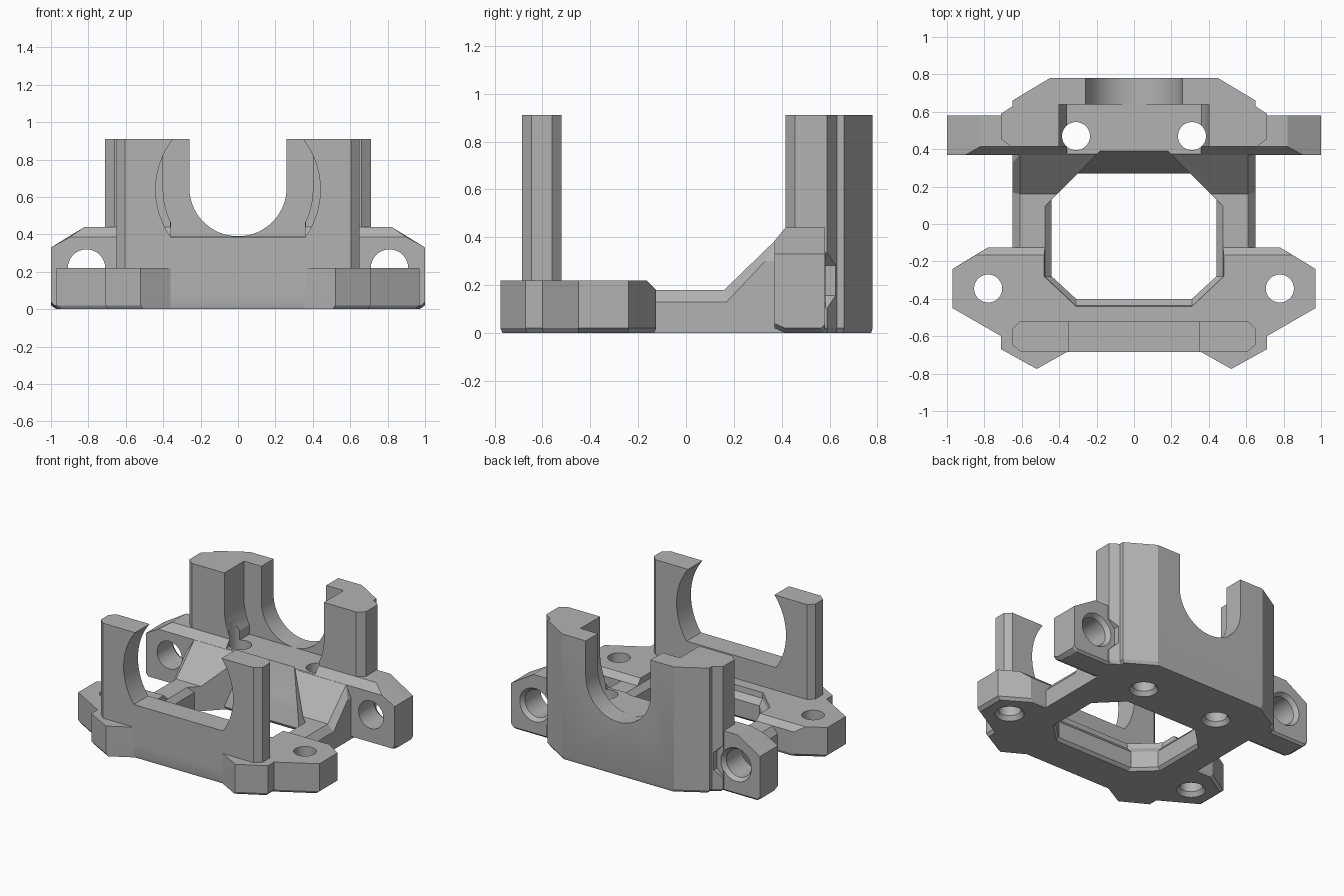
import bpy, bmesh, math
from mathutils import Vector

old = bpy.data.objects.get("Cube")
if old:
    bpy.data.objects.remove(old, do_unlink=True)

grey = bpy.data.materials.new("plain grey")
grey.use_nodes = True
GREY = (0.45, 0.45, 0.45, 1)
grey.diffuse_color = GREY
grey.node_tree.nodes["Principled BSDF"].inputs["Base Color"].default_value = GREY


def loft(name, rings):
    """Closed solid through rings that share a point count."""
    bm = bmesh.new()
    loops = [[bm.verts.new(p) for p in ring] for ring in rings]
    n = len(loops[0])
    for a, b in zip(loops, loops[1:]):
        for i in range(n):
            j = (i + 1) % n
            bm.faces.new((a[i], a[j], b[j], b[i]))
    bm.faces.new(loops[0])
    bm.faces.new(loops[-1])
    bmesh.ops.recalc_face_normals(bm, faces=bm.faces)
    mesh = bpy.data.meshes.new(name)
    bm.to_mesh(mesh)
    bm.free()
    mesh.materials.append(grey)
    obj = bpy.data.objects.new(name, mesh)
    bpy.context.collection.objects.link(obj)
    return obj


def mirrored(half):
    return half + [(-x, v) for x, v in reversed(half)]


def flat(points, z, scale=1, cy=0):
    return [(x * scale, cy + (y - cy) * scale, z) for x, y in points]


def upright(points, y):
    return [(x, y, z) for x, z in points]


def arc(radius, cz, start, end, steps=20):
    angles = [start + (end - start) * i / steps for i in range(steps + 1)]
    return [(radius * math.cos(a), cz + radius * math.sin(a)) for a in angles]


def bore(centre, axis, stations, sides=40):
    """Round cutter; stations are (distance, radius) along the axis."""
    rings = []
    for d, r in stations:
        ring = []
        for i in range(sides):
            a = math.tau * (i + 0.5) / sides
            u, v = r * math.cos(a), r * math.sin(a)
            off = (u, v, d) if axis == "z" else (u, d, v)
            ring.append(Vector(centre) + Vector(off))
        rings.append(ring)
    return loft("bore_cutter", rings)


def combine(target, tool, operation):
    mod = target.modifiers.new("join", "BOOLEAN")
    mod.operation = operation
    mod.solver = "EXACT"
    mod.object = tool
    bpy.context.view_layer.objects.active = target
    bpy.ops.object.modifier_apply(modifier=mod.name)
    bpy.data.objects.remove(tool, do_unlink=True)


# Front plate with pointed feet and a bevelled rear edge
plate_side = [(0.97, -0.24), (0.97, -0.45), (0.71, -0.6), (0.71, -0.67),
              (0.52, -0.775), (0.36, -0.685)]
plate = mirrored([(0.78, -0.125)] + plate_side)
plate_top = mirrored([(0.845, -0.165)] + plate_side)
frame = loft("mount_frame", [flat(plate, 0, 0.975, -0.45), flat(plate, 0.02),
                             flat(plate, 0.18), flat(plate_top, 0.22)])

# Front upright
upright_outline = mirrored([(0.61, -0.52), (0.65, -0.56), (0.65, -0.645), (0.605, -0.685)])
front_upright = loft("front_upright", [flat(upright_outline, 0.1), flat(upright_outline, 0.91)])

# Side rails rising to the rear ramp
high = [(-0.3, 0.0), (-0.3, 0.18), (0.16, 0.18), (0.37, 0.384), (0.45, 0.384), (0.45, 0.0)]
low = [(-0.3, 0.0), (-0.3, 0.13), (0.17, 0.13), (0.33, 0.3), (0.45, 0.3), (0.45, 0.0)]
sections = ((-0.65, low), (-0.61, high), (0.61, high), (0.65, low))
rails = loft("side_rails", [[(x, y, z) for y, z in prof] for x, prof in sections])

# Rear crossbar with bevelled ears
bar = mirrored([(0.97, 0.0), (1.0, 0.02), (1.0, 0.33), (0.82, 0.44)])
bar_front = mirrored([(0.98, 0.02), (1.0, 0.04), (1.0, 0.33), (0.9, 0.385)])
bar_rear = mirrored([(0.98, 0.015), (1.0, 0.035), (1.0, 0.33), (0.82, 0.44)])
crossbar = loft("rear_crossbar", [upright(bar_front, 0.37), upright(bar, 0.415),
                                  upright(bar, 0.565), upright(bar_rear, 0.58)])

# Rear tower
tower_outline = mirrored([(0.66, 0.415), (0.71, 0.455), (0.71, 0.59), (0.65, 0.63),
                          (0.65, 0.66), (0.45, 0.78)])
tower = loft("rear_tower", [flat(tower_outline, 0, 0.975, 0.5), flat(tower_outline, 0.02),
                            flat(tower_outline, 0.91)])

for part in (front_upright, rails, crossbar, tower):
    combine(frame, part, "UNION")


# Central eight-sided opening, flared at the top and sloped at the rear
def opening(z, grow, back):
    half = [(0.31, -0.4 - grow), (0.44 + grow, -0.28), (0.44 + grow, 0.13 - grow),
            (0.57 - back, back)]
    return flat(mirrored(half), z)


cutters = [loft("opening_cutter", [opening(-0.02, 0.04, 0.29), opening(0.02, 0, 0.27),
                                   opening(0.14, 0, 0.305), opening(0.18, 0.036, 0.318),
                                   opening(0.22, 0.04, 0.335), opening(0.39, 0.04, 0.39),
                                   opening(0.7, 0.04, 0.39)])]

# Round cradle in the front upright
cradle = mirrored(arc(0.44, 0.64, math.asin(-0.255 / 0.44), math.asin(0.35 / 0.44), 28))
cutters.append(loft("cradle_cutter", [upright(cradle, -0.9), upright(cradle, -0.45)]))

# Pocket and U-shaped gap in the rear tower
pocket = mirrored([(0.357, 0.39)] + arc(0.4, 0.64, math.asin(-0.18 / 0.4), 0, 10) + [(0.4, 1.0)])
cutters.append(loft("pocket_cutter", [upright(pocket, 0.3), upright(pocket, 0.64)]))
gap = mirrored(arc(0.26, 0.65, -math.pi / 2 + 0.02, 0, 20) + [(0.26, 1.0)])
cutters.append(loft("gap_cutter", [upright(gap, 0.5), upright(gap, 0.9)]))

# Screw holes, ear holes and the recesses behind the ears
for side in (-1, 1):
    countersunk = [(-0.02, 0.11), (0.03, 0.075), (0.6, 0.075)]
    cutters.append(bore((side * 0.31, 0.47, 0), "z", countersunk))
    cutters.append(bore((side * 0.78, -0.345, 0), "z", countersunk))
    cutters.append(bore((side * 0.81, 0, 0.22), "y", [(0.3, 0.1), (0.55, 0.1), (0.6, 0.135)]))
    cutters.append(bore((side * 0.81, 0, 0.22), "y", [(0.582, 0.165), (0.68, 0.165)], 8))

for cutter in cutters:
    combine(frame, cutter, "DIFFERENCE")

bpy.ops.object.select_all(action="DESELECT")
frame.select_set(True)
bpy.context.view_layer.objects.active = frame
bpy.ops.object.shade_smooth_by_angle(angle=math.radians(20))
